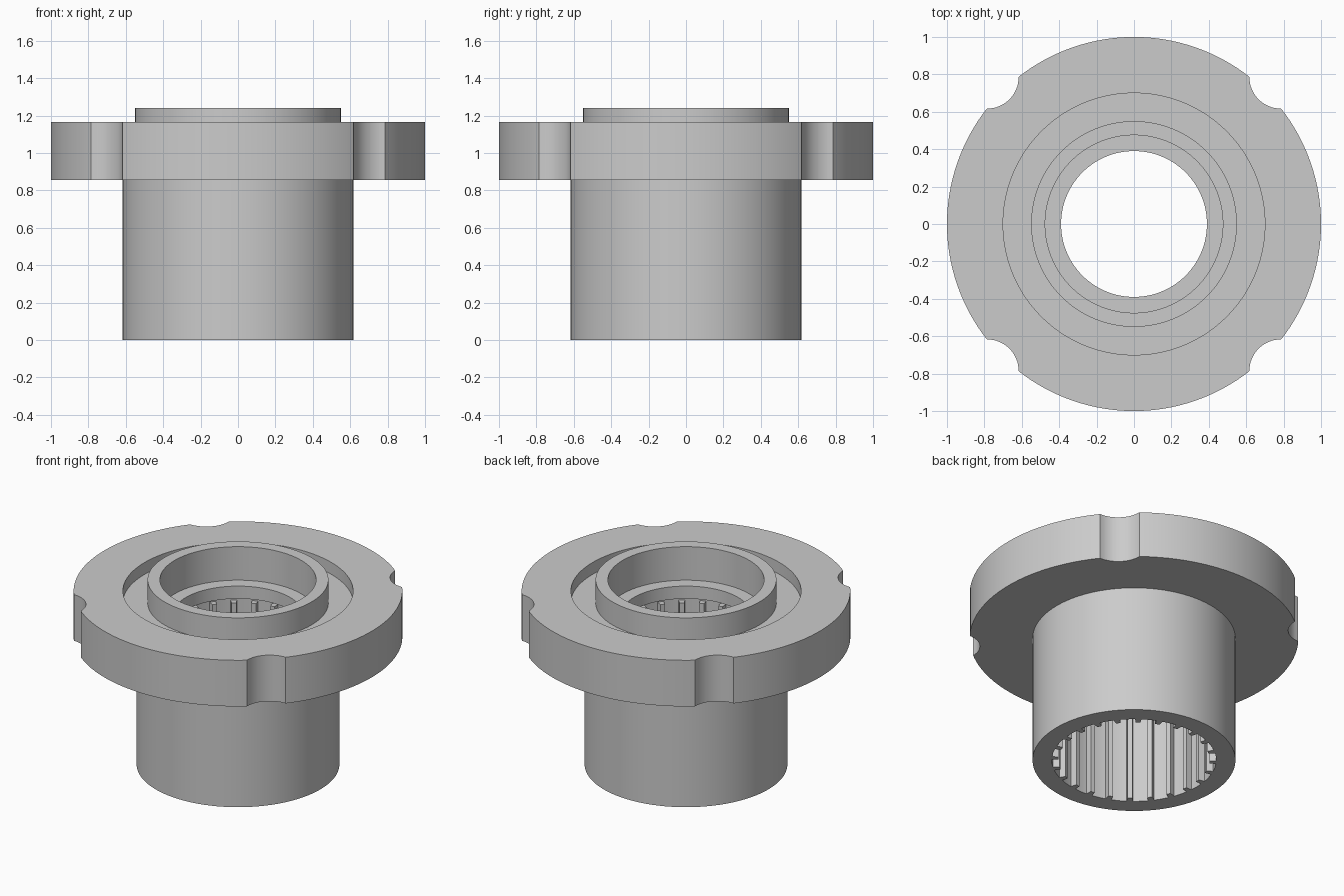
import bpy, bmesh
from math import sin, cos, pi, radians
from mathutils import Matrix

cube = bpy.data.objects.get("Cube")
if cube:
    bpy.data.objects.remove(cube, do_unlink=True)

SEGMENTS = 128
TEETH = 24

metal = bpy.data.materials.new("machined grey")
metal.use_nodes = True
GREY = (0.6, 0.6, 0.6, 1)
metal.diffuse_color = GREY
metal.node_tree.nodes["Principled BSDF"].inputs["Base Color"].default_value = GREY


def make_object(name, bm):
    bmesh.ops.recalc_face_normals(bm, faces=bm.faces)
    mesh = bpy.data.meshes.new(name)
    bm.to_mesh(mesh)
    bm.free()
    mesh.materials.append(metal)
    obj = bpy.data.objects.new(name, mesh)
    bpy.context.collection.objects.link(obj)
    return obj


def activate(obj):
    bpy.ops.object.select_all(action='DESELECT')
    obj.select_set(True)
    bpy.context.view_layer.objects.active = obj


def revolve(name, profile):
    """Closed (radius, height) profile turned around z."""
    bm = bmesh.new()
    rings = []
    for i in range(SEGMENTS):
        a = 2 * pi * i / SEGMENTS
        rings.append([bm.verts.new((r * cos(a), r * sin(a), z)) for r, z in profile])
    n = len(profile)
    for i in range(SEGMENTS):
        a, b = rings[i], rings[(i + 1) % SEGMENTS]
        for j in range(n):
            k = (j + 1) % n
            bm.faces.new((a[j], b[j], b[k], a[k]))
    return make_object(name, bm)


# Flanged sleeve: barrel, flange, groove, raised lip, stepped bore
sleeve = revolve("flanged_sleeve", [
    (0.5, 0), (0.617, 0), (0.617, 0.855), (1, 0.855), (1, 1.165),
    (0.7, 1.165), (0.7, 1.085), (0.55, 1.085), (0.55, 1.24),
    (0.475, 1.24), (0.475, 1.015), (0.39, 1.015), (0.39, 0.93), (0.5, 0.93),
])

# Four round notches in the flange rim
bm = bmesh.new()
for x in (-0.785, 0.785):
    for y in (-0.785, 0.785):
        bmesh.ops.create_cone(bm, cap_ends=True, segments=64, radius1=0.168,
                              radius2=0.168, depth=0.6,
                              matrix=Matrix.Translation((x, y, 1)))
cutter = make_object("notch_cutter", bm)
cutter.hide_render = True
activate(sleeve)
cut = sleeve.modifiers.new("notches", 'BOOLEAN')
cut.operation = 'DIFFERENCE'
cut.solver = 'EXACT'
cut.object = cutter
bpy.ops.object.modifier_apply(modifier=cut.name)
bpy.data.objects.remove(cutter, do_unlink=True)
bpy.ops.object.shade_smooth_by_angle(angle=radians(30))

# Spline teeth along the lower bore
bm = bmesh.new()
outline = [(0.46, -0.014), (0.502, -0.02), (0.502, 0.02), (0.46, 0.014)]
for i in range(TEETH):
    turn = Matrix.Rotation(radians(8) + 2 * pi * i / TEETH, 4, 'Z')
    face = bm.faces.new([bm.verts.new(turn @ Matrix.Translation((x, y, 0)).translation)
                         for x, y in outline])
    top = bmesh.ops.extrude_face_region(bm, geom=[face], use_keep_orig=True)["geom"]
    bmesh.ops.translate(bm, vec=(0, 0, 0.87),
                        verts=[v for v in top if isinstance(v, bmesh.types.BMVert)])
make_object("spline_teeth", bm)
